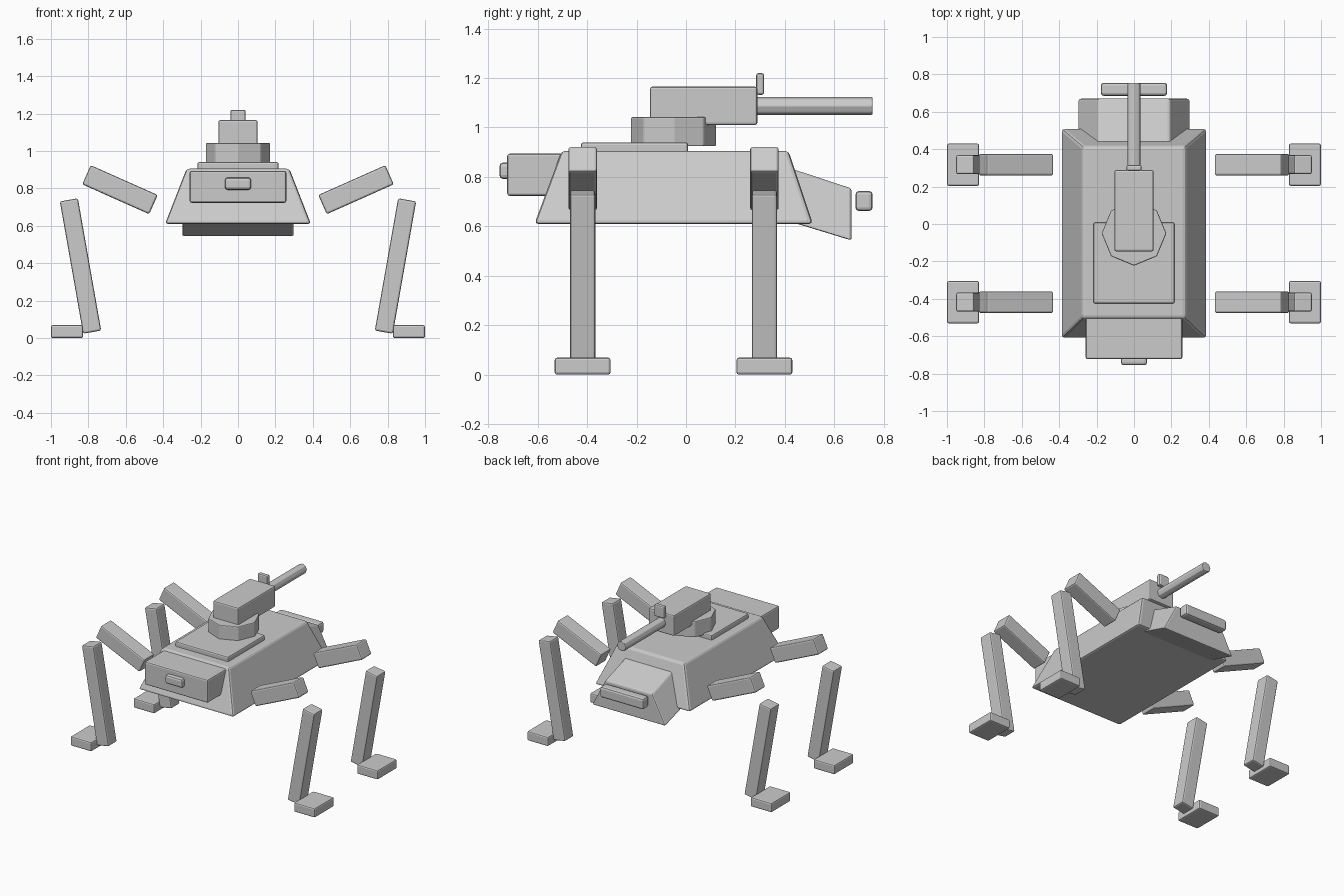
import bpy, bmesh
from math import radians, pi
from mathutils import Vector, Matrix

if "Cube" in bpy.data.objects:
    bpy.data.objects.remove(bpy.data.objects["Cube"])

grey = bpy.data.materials.new("plain grey")
grey.diffuse_color = (0.6, 0.6, 0.6, 1)
grey.use_nodes = True
grey.node_tree.nodes["Principled BSDF"].inputs["Base Color"].default_value = grey.diffuse_color


def finish(name, bm, bevel=0.01, matrix=None):
    """Turn a bmesh into a softly bevelled object."""
    bmesh.ops.recalc_face_normals(bm, faces=bm.faces)
    if matrix is not None:
        bm.transform(matrix)
    me = bpy.data.meshes.new(name)
    bm.to_mesh(me)
    bm.free()
    me.materials.append(grey)
    ob = bpy.data.objects.new(name, me)
    bpy.context.collection.objects.link(ob)
    mod = ob.modifiers.new("soft edges", 'BEVEL')
    mod.width, mod.segments = bevel, 2
    mod.limit_method, mod.angle_limit = 'ANGLE', radians(30)
    return ob


def box(name, x, y, z, bevel=0.01, matrix=None):
    """Box from (min, max) ranges on each axis."""
    bm = bmesh.new()
    bmesh.ops.create_cube(bm, size=1)
    for v in bm.verts:
        v.co = Vector([r[0] if c < 0 else r[1] for c, r in zip(v.co, (x, y, z))])
    return finish(name, bm, bevel, matrix)


def loft(name, lower, upper, bevel=0.01):
    """Solid between two matching rings of points."""
    bm = bmesh.new()
    a = [bm.verts.new(p) for p in lower]
    b = [bm.verts.new(p) for p in upper]
    bm.faces.new(a)
    bm.faces.new(b)
    n = len(a)
    for i in range(n):
        j = (i + 1) % n
        bm.faces.new((a[i], a[j], b[j], b[i]))
    return finish(name, bm, bevel)


def rect(x, y0, y1, z0, z1):
    """Rectangle ring symmetric in x, height z0 at y0 and z1 at y1."""
    return [(-x, y0, z0), (x, y0, z0), (x, y1, z1), (-x, y1, z1)]


def cylinder(name, radius, depth, matrix, bevel):
    bm = bmesh.new()
    bmesh.ops.create_cone(bm, cap_ends=True, segments=8, radius1=radius,
                          radius2=radius, depth=depth)
    return finish(name, bm, bevel, matrix)


# Body
loft("hull", rect(0.39, -0.613, 0.513, 0.61, 0.61),
     rect(0.275, -0.503, 0.415, 0.905, 0.905), 0.015)
loft("nose", rect(0.30, 0.33, 0.67, 0.647, 0.543),
     rect(0.19, 0.33, 0.67, 0.865, 0.753))
box("bumper", (-0.177, 0.177), (0.685, 0.755), (0.662, 0.743), 0.015)
box("storage_box", (-0.258, 0.258), (-0.723, -0.45), (0.723, 0.894))
box("rear_lamp", (-0.07, 0.07), (-0.755, -0.71), (0.792, 0.858), 0.015)

# Turret
box("turret_plate", (-0.217, 0.217), (-0.425, 0.008), (0.895, 0.94))
cylinder("turret_ring", 0.173, 0.118, Matrix.Translation((0, -0.05, 0.983))
         @ Matrix.Rotation(pi / 2, 4, 'Z'), 0.006)
box("gun_housing", (-0.105, 0.105), (-0.146, 0.289), (1.01, 1.165))
cylinder("barrel", 0.037, 0.50, Matrix.Translation((0, 0.505, 1.087))
         @ Matrix.Rotation(pi / 2, 4, 'X'), 0.005)
box("gun_sight", (-0.041, 0.041), (0.284, 0.316), (1.132, 1.22))

# Legs
for side, s in (("right", 1), ("left", -1)):
    for end, y in (("front", -0.418), ("back", 0.317)):
        tag = f"{side}_{end}"
        thigh = Matrix.Translation((s * 0.631, y, 0.793)) @ Matrix.Rotation(-s * radians(24), 4, 'Y')
        box(f"{tag}_upper_leg", (-0.196, 0.196), (-0.058, 0.058), (-0.056, 0.056), 0.01, thigh)
        shin = Matrix.Translation((s * 0.842, y, 0.385)) @ Matrix.Rotation(s * radians(10), 4, 'Y')
        box(f"{tag}_lower_leg", (-0.049, 0.049), (-0.051, 0.051), (-0.359, 0.359), 0.01, shin)
        box(f"{tag}_foot", sorted((s * 0.828, s)), (y - 0.113, y + 0.113), (0, 0.069))
